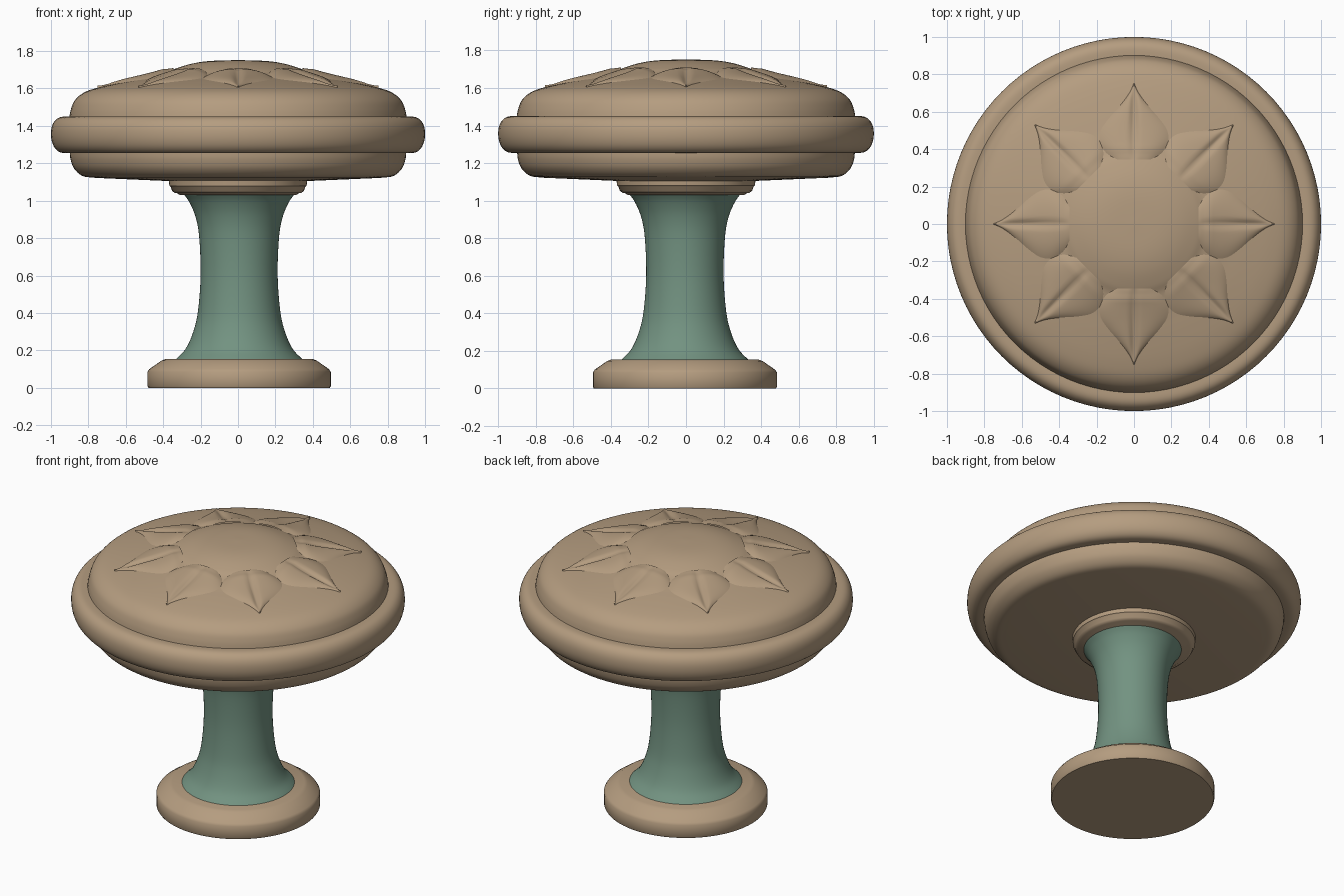
import bpy, bmesh, math
from mathutils import Vector, Matrix

cube = bpy.data.objects.get("Cube")
if cube:
    bpy.data.objects.remove(cube, do_unlink=True)


def material(name, rgb):
    m = bpy.data.materials.new(name)
    m.use_nodes = True
    m.diffuse_color = (*rgb, 1)
    m.node_tree.nodes["Principled BSDF"].inputs["Base Color"].default_value = (*rgb, 1)
    return m


TAN = material("warm tan", (0.46, 0.335, 0.215))
GREEN = material("sage green", (0.17, 0.29, 0.22))


def finish(name, bm, mat, angle=40):
    bmesh.ops.recalc_face_normals(bm, faces=bm.faces)
    mesh = bpy.data.meshes.new(name)
    bm.to_mesh(mesh)
    bm.free()
    mesh.materials.append(mat)
    ob = bpy.data.objects.new(name, mesh)
    bpy.context.collection.objects.link(ob)
    bpy.ops.object.select_all(action='DESELECT')
    ob.select_set(True)
    bpy.context.view_layer.objects.active = ob
    bpy.ops.object.shade_smooth_by_angle(angle=math.radians(angle))
    return ob


def smooth_path(pts, steps=5):
    """Catmull-Rom curve through a profile."""
    p = [Vector(q) for q in pts]
    p = [2 * p[0] - p[1]] + p + [2 * p[-1] - p[-2]]
    out = []
    for a, b, c, d in zip(p, p[1:], p[2:], p[3:]):
        for i in range(steps):
            t = i / steps
            out.append(0.5 * (2 * b + (c - a) * t + (2 * a - 5 * b + 4 * c - d) * t * t
                              + (3 * b - a - 3 * c + d) * t ** 3))
    return out + [p[-2]]


def lathe(name, profile, mat, centre=(0, 0), segments=96):
    bm = bmesh.new()
    verts = [bm.verts.new((max(r, 0), 0, z)) for r, z in profile]
    edges = [bm.edges.new(pair) for pair in zip(verts, verts[1:])]
    bmesh.ops.spin(bm, geom=verts + edges, cent=(0, 0, 0), axis=(0, 0, 1),
                   angle=math.tau, steps=segments, use_duplicate=False)
    bmesh.ops.remove_doubles(bm, verts=bm.verts, dist=0.0005)
    bmesh.ops.translate(bm, verts=bm.verts, vec=(*centre, 0))
    return finish(name, bm, mat)


# Foot and stem
FOOT = (0.006, -0.006)
lathe("foot_disc", [(0, 0), (0.485, 0), (0.49, 0.008), (0.49, 0.085), (0.48, 0.1),
                    (0.415, 0.145), (0.395, 0.153), (0, 0.153)], TAN, FOOT)
lathe("stem", smooth_path([(0.34, 0.15), (0.285, 0.21), (0.245, 0.3), (0.22, 0.41),
                           (0.206, 0.6), (0.213, 0.8), (0.232, 0.91), (0.265, 0.99),
                           (0.3, 1.04)]), GREEN, FOOT)

# Collar under the head
lathe("collar", [(0, 1.03), (0.31, 1.03), (0.325, 1.04), (0.335, 1.04), (0.352, 1.052),
                 (0.36, 1.075), (0.367, 1.08), (0.37, 1.11), (0, 1.12)], TAN)

# Head: underside, rim band and dome
lathe("head_underside", [(0, 1.1), (0.37, 1.105)] + smooth_path(
    [(0.76, 1.122), (0.83, 1.132), (0.875, 1.17), (0.895, 1.22), (0.9, 1.27)]), TAN)
lathe("rim_band", smooth_path([(0.88, 1.255), (0.945, 1.257), (0.98, 1.283), (0.998, 1.33),
                               (0.998, 1.385), (0.98, 1.426), (0.945, 1.448),
                               (0.88, 1.45)]), TAN)
DOME = smooth_path([(0, 1.752), (0.15, 1.747), (0.25, 1.732), (0.34, 1.704), (0.4, 1.678),
                    (0.5, 1.655), (0.62, 1.633), (0.74, 1.607), (0.82, 1.58),
                    (0.87, 1.54), (0.893, 1.49), (0.905, 1.43)], 6)
lathe("head_dome", DOME, TAN)


def dome_height(r):
    for a, b in zip(DOME, DOME[1:]):
        if a.x <= r <= b.x:
            return a.y + (b.y - a.y) * (r - a.x) / (b.x - a.x)
    return DOME[-1].y


# Ring of eight pointed petals, draped over the dome
OUTLINE = smooth_path([(0.345, 0.1), (0.38, 0.155), (0.44, 0.19), (0.5, 0.185),
                       (0.56, 0.145), (0.63, 0.082), (0.69, 0.034), (0.75, 0.002)], 4)


def petal(index, across=24):
    bm = bmesh.new()
    rows = []
    for x, half in OUTLINE:
        t = (x - OUTLINE[0].x) / (OUTLINE[-1].x - OUTLINE[0].x)
        row = []
        for j in range(across + 1):
            v = 2 * j / across - 1
            y = half * v
            lobe = 0.034 * (1 - abs(v) ** 3) * min(1, 0.3 + 5 * t) * (1 - 0.6 * t)
            crease = 0.016 * math.exp(-(y / 0.018) ** 2) * math.sin(math.pi * t) ** 0.7 if 0 < t < 1 else 0
            z = dome_height(math.hypot(x, y)) - 0.003 + lobe - crease
            row.append(bm.verts.new((x, y, z)))
        rows.append(row)
    for a, b in zip(rows, rows[1:]):
        for j in range(across):
            bm.faces.new((a[j], b[j], b[j + 1], a[j + 1]))
    bmesh.ops.rotate(bm, verts=bm.verts, cent=(0, 0, 0),
                     matrix=Matrix.Rotation(index * math.tau / 8, 3, 'Z'))
    return finish(f"petal_{index + 1}", bm, TAN, 60)


for k in range(8):
    petal(k)
